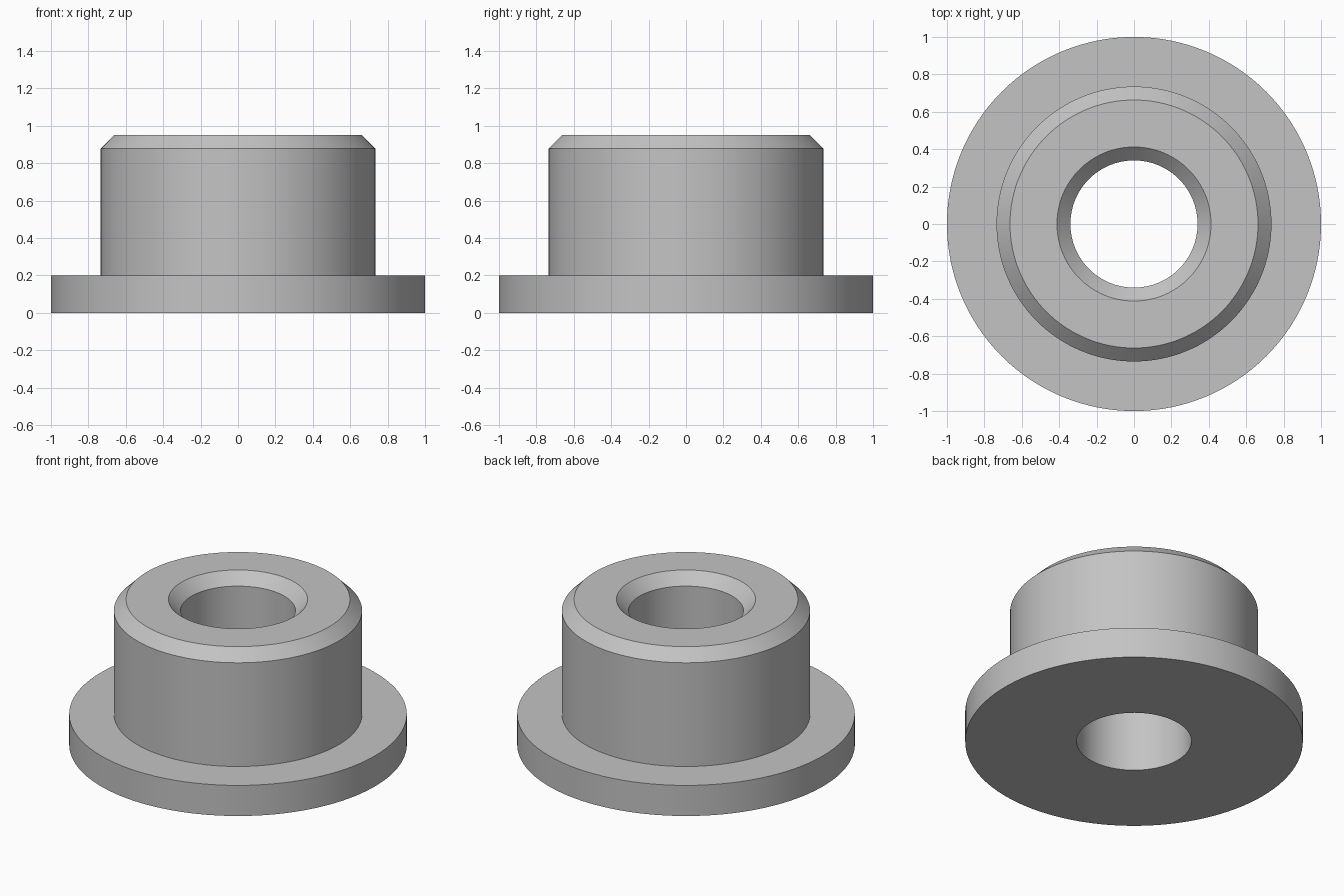
import bpy
import bmesh
import math

SEGMENTS = 128

cube = bpy.data.objects.get("Cube")
if cube:
    bpy.data.objects.remove(cube, do_unlink=True)

# Plain grey metal
grey = bpy.data.materials.new("grey metal")
grey.use_nodes = True
colour = (0.55, 0.55, 0.55, 1)
grey.diffuse_color = colour
grey.node_tree.nodes["Principled BSDF"].inputs["Base Color"].default_value = colour

# Half section of the bushing: radius, height
flange_r, body_r, bore_r = 1.0, 0.735, 0.34
flange_h, height, chamfer = 0.2, 0.95, 0.072
profile = [
    (bore_r, 0), (flange_r, 0), (flange_r, flange_h), (body_r, flange_h),
    (body_r, height - chamfer), (body_r - chamfer, height),
    (bore_r + chamfer, height), (bore_r, height - chamfer),
]

# Revolve the closed section about the vertical axis
bm = bmesh.new()
rings = []
for r, z in profile:
    angles = [math.tau * i / SEGMENTS for i in range(SEGMENTS)]
    rings.append([bm.verts.new((r * math.cos(a), r * math.sin(a), z)) for a in angles])
for lower, upper in zip(rings, rings[1:] + rings[:1]):
    for i in range(SEGMENTS):
        j = (i + 1) % SEGMENTS
        bm.faces.new((lower[i], lower[j], upper[j], upper[i]))
bmesh.ops.recalc_face_normals(bm, faces=bm.faces)

mesh = bpy.data.meshes.new("flanged_bushing")
bm.to_mesh(mesh)
bm.free()
mesh.materials.append(grey)
bushing = bpy.data.objects.new("flanged_bushing", mesh)
bpy.context.collection.objects.link(bushing)

# Smooth round walls, crisp rims
bpy.context.view_layer.objects.active = bushing
bushing.select_set(True)
bpy.ops.object.shade_smooth_by_angle(angle=math.radians(30))
